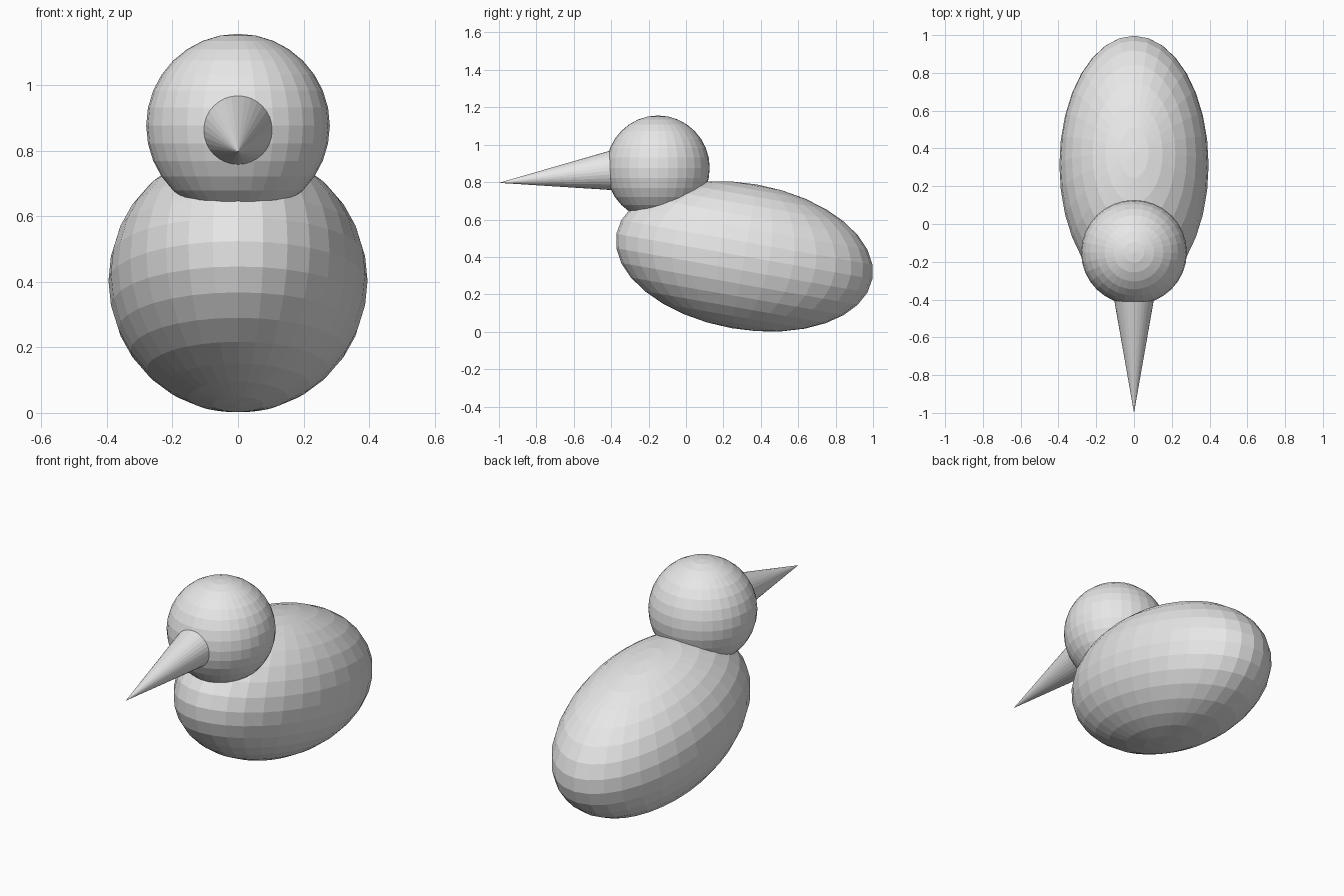
import bpy
import math
from mathutils import Vector

if "Cube" in bpy.data.objects:
    bpy.data.objects.remove(bpy.data.objects["Cube"])

grey = bpy.data.materials.new("light grey")
grey.diffuse_color = (0.8, 0.8, 0.8, 1)
grey.use_nodes = True
grey.node_tree.nodes["Principled BSDF"].inputs["Base Color"].default_value = grey.diffuse_color


def finish(name):
    obj = bpy.context.object
    obj.name = name
    obj.data.materials.append(grey)
    return obj


def ball(name, centre, radii, tilt=0):
    bpy.ops.mesh.primitive_uv_sphere_add(segments=32, ring_count=16, radius=1, location=centre)
    obj = finish(name)
    obj.scale = radii
    obj.rotation_euler.x = math.radians(tilt)
    return obj


# Body: long egg, breast raised
ball("body", (0, 0.312, 0.403), (0.395, 0.695, 0.39), -10)

# Head
ball("head", (0, -0.15, 0.876), (0.28, 0.277, 0.28))

# Beak: cone dipping slightly towards its tip, base sunk in the head
tip = Vector((0, -1.0, 0.796))
length = 0.63
axis = Vector((0, -math.cos(math.radians(6.25)), -math.sin(math.radians(6.25))))
bpy.ops.mesh.primitive_cone_add(vertices=32, radius1=length * math.tan(math.radians(9.9)),
                                radius2=0, depth=length, location=tip - axis * length / 2)
beak = finish("beak")
beak.rotation_euler = (math.radians(90 + 6.25), 0, 0)
